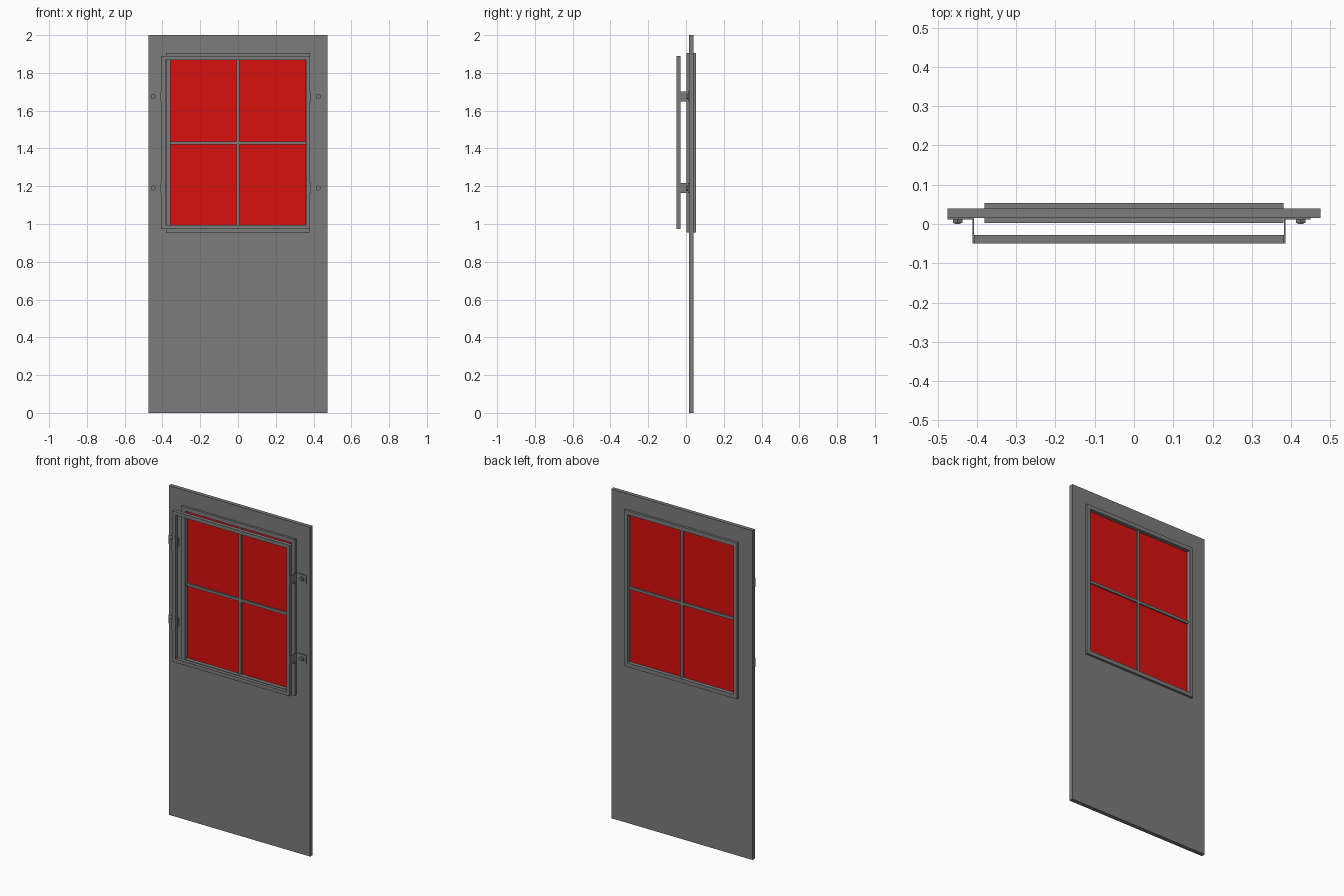
import bpy
import bmesh
from mathutils import Matrix, Vector

cube = bpy.data.objects.get("Cube")
if cube:
    bpy.data.objects.remove(cube, do_unlink=True)


def material(name, rgb):
    m = bpy.data.materials.new(name)
    m.use_nodes = True
    m.diffuse_color = (*rgb, 1)
    m.node_tree.nodes["Principled BSDF"].inputs["Base Color"].default_value = (*rgb, 1)
    return m


grey = material("grey metal", (0.2, 0.2, 0.2))
red = material("red glass", (0.7, 0.005, 0.005))


def finish(name, bm, mat):
    bmesh.ops.recalc_face_normals(bm, faces=bm.faces)
    mesh = bpy.data.meshes.new(name)
    bm.to_mesh(mesh)
    bm.free()
    mesh.materials.append(mat)
    ob = bpy.data.objects.new(name, mesh)
    bpy.context.collection.objects.link(ob)
    return ob


def box(name, x, y, z, mat=grey):
    bm = bmesh.new()
    lo, hi = Vector((x[0], y[0], z[0])), Vector((x[1], y[1], z[1]))
    place = Matrix.Translation((lo + hi) / 2) @ Matrix.Diagonal((*(hi - lo), 1))
    bmesh.ops.create_cube(bm, size=1, matrix=place)
    return finish(name, bm, mat)


def ring(name, x, z, y, hole_x, hole_z):
    """Flat rectangular panel with a rectangular opening."""
    bm = bmesh.new()

    def loop(xs, zs, depth):
        corners = [(0, 0), (1, 0), (1, 1), (0, 1)]
        return [bm.verts.new((xs[i], depth, zs[j])) for i, j in corners]

    loops = [loop(x, z, y[0]), loop(x, z, y[1]),
             loop(hole_x, hole_z, y[1]), loop(hole_x, hole_z, y[0])]
    for a, b in zip(loops, loops[1:] + loops[:1]):
        for k in range(4):
            n = (k + 1) % 4
            bm.faces.new((a[k], a[n], b[n], b[k]))
    return finish(name, bm, grey)


def cylinder(name, centre, radius, depth, sides):
    bm = bmesh.new()
    place = Matrix.Translation(centre) @ Matrix.Rotation(1.5708, 4, "X")
    bmesh.ops.create_cone(bm, cap_ends=True, segments=sides, radius1=radius,
                          radius2=radius, depth=depth, matrix=place)
    return finish(name, bm, grey)


# Door leaf with its window opening
ring("door_panel", (-0.475, 0.475), (0, 2), (0.015, 0.039),
     (-0.37, 0.37), (0.97, 1.89))

# Window surround, pane and glazing bars
inner_x, inner_z = (-0.357, 0.357), (0.98, 1.88)
ring("window_frame", (-0.381, 0.381), (0.956, 1.905), (0.002, 0.053),
     inner_x, inner_z)
box("window_pane", inner_x, (0.025, 0.03), inner_z, red)
box("vertical_bar", (-0.008, 0.008), (0.016, 0.039), inner_z)
box("horizontal_bar", inner_x, (0.016, 0.039), (1.422, 1.438))

# Stand-off frame in front of the window
ring("outer_frame", (-0.407, 0.382), (0.973, 1.89), (-0.05, -0.028),
     (-0.385, 0.36), (0.995, 1.868))

# Angle brackets and bolts on both sides
for side, edge, s in (("right", -0.407, -1), ("left", 0.382, 1)):
    for level, z in (("upper", 1.675), ("lower", 1.19)):
        tag = f"{side}_{level}"
        span = (z - 0.027, z + 0.027)
        outer = edge + s * 0.004
        tip = edge + s * 0.067
        box(f"bracket_arm_{tag}", sorted((edge, outer)), (-0.05, 0.015), span)
        box(f"bracket_flange_{tag}", sorted((outer, tip)), (0.011, 0.015), span)
        bolt_x = edge + s * 0.042
        cylinder(f"bolt_{tag}", (bolt_x, 0.007, z), 0.014, 0.01, 6)
        cylinder(f"bolt_tip_{tag}", (bolt_x, 0.002, z), 0.008, 0.004, 12)
